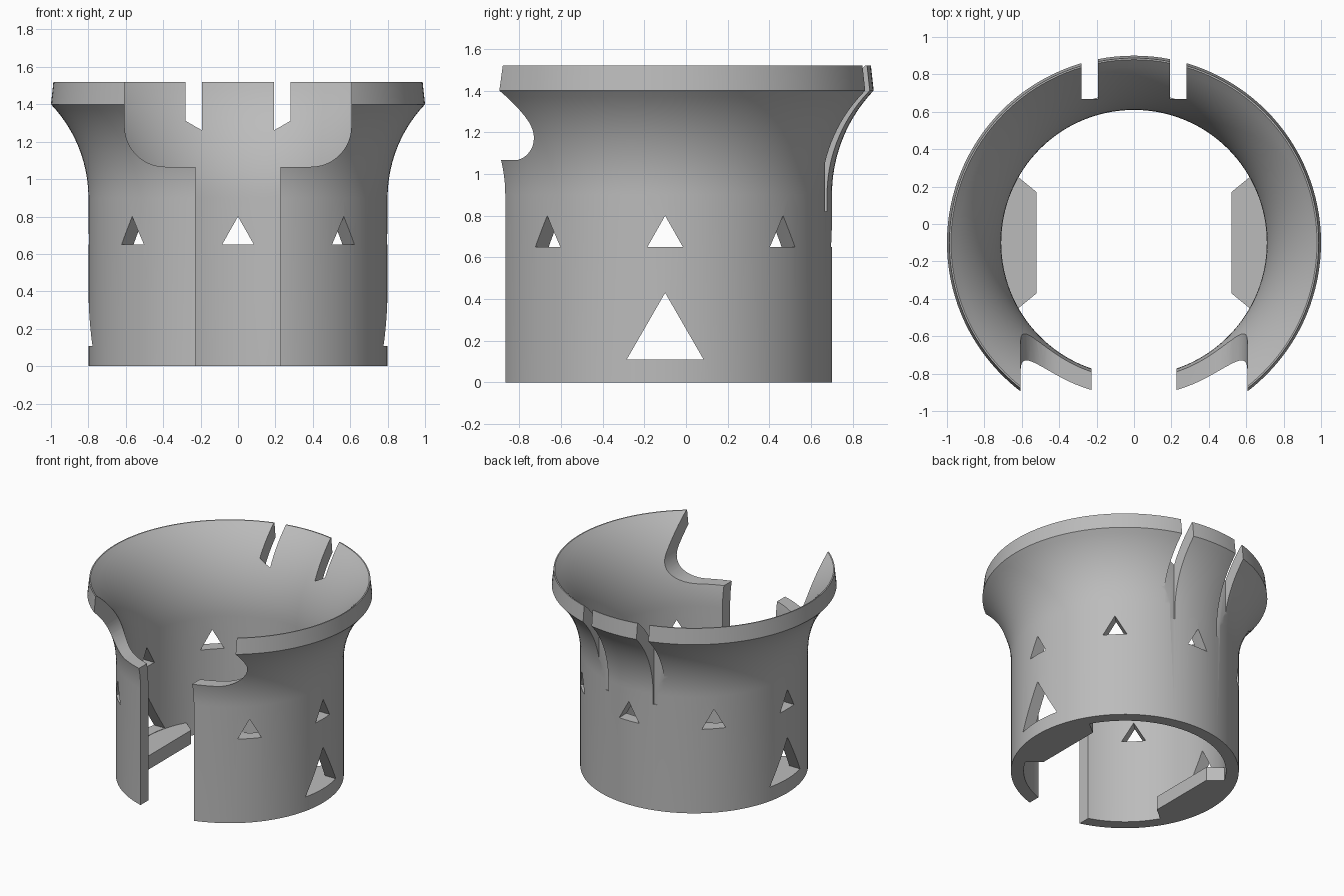
import bpy
import bmesh
from math import sin, cos, pi, radians, sqrt
from mathutils import Matrix, Vector

CENTRE = Vector((0, -0.1, 0))  # axis of the round body
cube = bpy.data.objects.get("Cube")
if cube:
    bpy.data.objects.remove(cube, do_unlink=True)

grey = bpy.data.materials.new("plain_grey")
grey.use_nodes = True
colour = (0.5, 0.5, 0.5, 1)
grey.diffuse_color = colour
grey.node_tree.nodes["Principled BSDF"].inputs["Base Color"].default_value = colour


def to_object(name, bm):
    """Make an object from a closed solid, with its faces turned outward."""
    bmesh.ops.recalc_face_normals(bm, faces=bm.faces[:])
    if bm.calc_volume(signed=True) < 0:
        bmesh.ops.reverse_faces(bm, faces=bm.faces[:])
    mesh = bpy.data.meshes.new(name)
    bm.to_mesh(mesh)
    bm.free()
    mesh.materials.append(grey)
    obj = bpy.data.objects.new(name, mesh)
    obj.location = CENTRE
    bpy.context.scene.collection.objects.link(obj)
    return obj


def prism(name, outline, depth, place=Matrix.Identity(4)):
    """Closed prism between a flat outline and its shifted copy."""
    bm = bmesh.new()
    near = [bm.verts.new(place @ Vector(p)) for p in outline]
    far = [bm.verts.new(place @ (Vector(p) + Vector(depth))) for p in outline]
    bm.faces.new(near[::-1])
    bm.faces.new(far)
    for i in range(len(near)):
        k = (i + 1) % len(near)
        bm.faces.new((near[i], near[k], far[k], far[i]))
    return to_object(name, bm)


def combine(target, tool, operation):
    """Bake a boolean, using the first solver that gives a changed solid."""
    mod = target.modifiers.new(tool.name, "BOOLEAN")
    mod.operation, mod.object = operation, tool
    before = len(target.data.polygons)
    for solver in ("EXACT", "MANIFOLD", "FLOAT"):
        mod.solver = solver
        bpy.context.view_layer.update()
        graph = bpy.context.evaluated_depsgraph_get()
        result = bpy.data.meshes.new_from_object(target.evaluated_get(graph))
        if len(result.polygons) not in (0, before):
            break
    target.modifiers.remove(mod)
    if len(result.polygons):
        target.data = result
    bpy.data.objects.remove(tool, do_unlink=True)


def flare(start, bend, top, steps=16):
    """Straight wall that curves outward above z = 0.9."""
    heights = [0.9 + (top - 0.9) * i / steps for i in range(steps + 1)]
    return [(start + bend - sqrt(bend ** 2 - (z - 0.9) ** 2), z) for z in heights]


# Flared ring body, spun from its wall section
outer = [(0.8, 0)] + flare(0.8, 0.725, 1.4) + [(0.987, 1.52)]
inner = [(0.71, 0)] + flare(0.71, 0.85, 1.52)
section = outer + inner[::-1]
sides = 128
bm = bmesh.new()
rings = []
for i in range(sides):
    a = 2 * pi * i / sides
    rings.append([bm.verts.new((r * cos(a), r * sin(a), z)) for r, z in section])
for i in range(sides):
    here, there = rings[i], rings[(i + 1) % sides]
    for j in range(len(section)):
        k = (j + 1) % len(section)
        bm.faces.new((here[j], there[j], there[k], here[k]))
body = to_object("flared_cuff", bm)

# Inner ledges, flush with the base
half = [(0.52, 0.27), (0.63, 0.36), (0.69, 0.28), (0.75, 0.1)]
for side in (1, -1):
    shape = half + [(x, -y) for x, y in half[::-1]]
    ledge = prism("ledge", [(side * x, y, 0) for x, y in shape], (0, 0, 0.106))
    combine(body, ledge, "UNION")

# Front opening: narrow gap below, wide rounded notch above
right = [(0.228, -0.2), (0.228, 1.066)]
for i in range(13):
    a = radians(90 * i / 12)
    right.append((0.39 + 0.216 * sin(a), 1.282 - 0.216 * cos(a)))
right.append((0.606, 1.8))
gap = right + [(-x, z) for x, z in right[::-1]]
combine(body, prism("opening", [(x, -1.3, z) for x, z in gap], (0, 1.25, 0)), "DIFFERENCE")

# Two slots in the back of the flare
for side in (1, -1):
    slot = [(side * x, y, 0.82) for x in (0.192, 0.28) for y in (0.767, 1.3)]
    slot[2:] = slot[:1:-1]
    combine(body, prism("slot", slot, (0, 0, 1)), "DIFFERENCE")


def triangle_hole(width, low, high, angle):
    tri = [(0.4, -width / 2, low), (0.4, width / 2, low), (0.4, 0, high)]
    hole = prism("hole", tri, (0.8, 0, 0), Matrix.Rotation(radians(angle), 4, "Z"))
    combine(body, hole, "DIFFERENCE")


# Small holes all round except the opening, large holes at the sides
for angle in range(-45, 270, 45):
    triangle_hole(0.17, 0.65, 0.8, angle)
for angle in (0, 180):
    triangle_hole(0.37, 0.109, 0.43, angle)

# Smooth walls with crisp rims and cuts
for obj in bpy.context.selected_objects:
    obj.select_set(False)
body.select_set(True)
bpy.context.view_layer.objects.active = body
bpy.ops.object.shade_smooth_by_angle(angle=radians(30))
